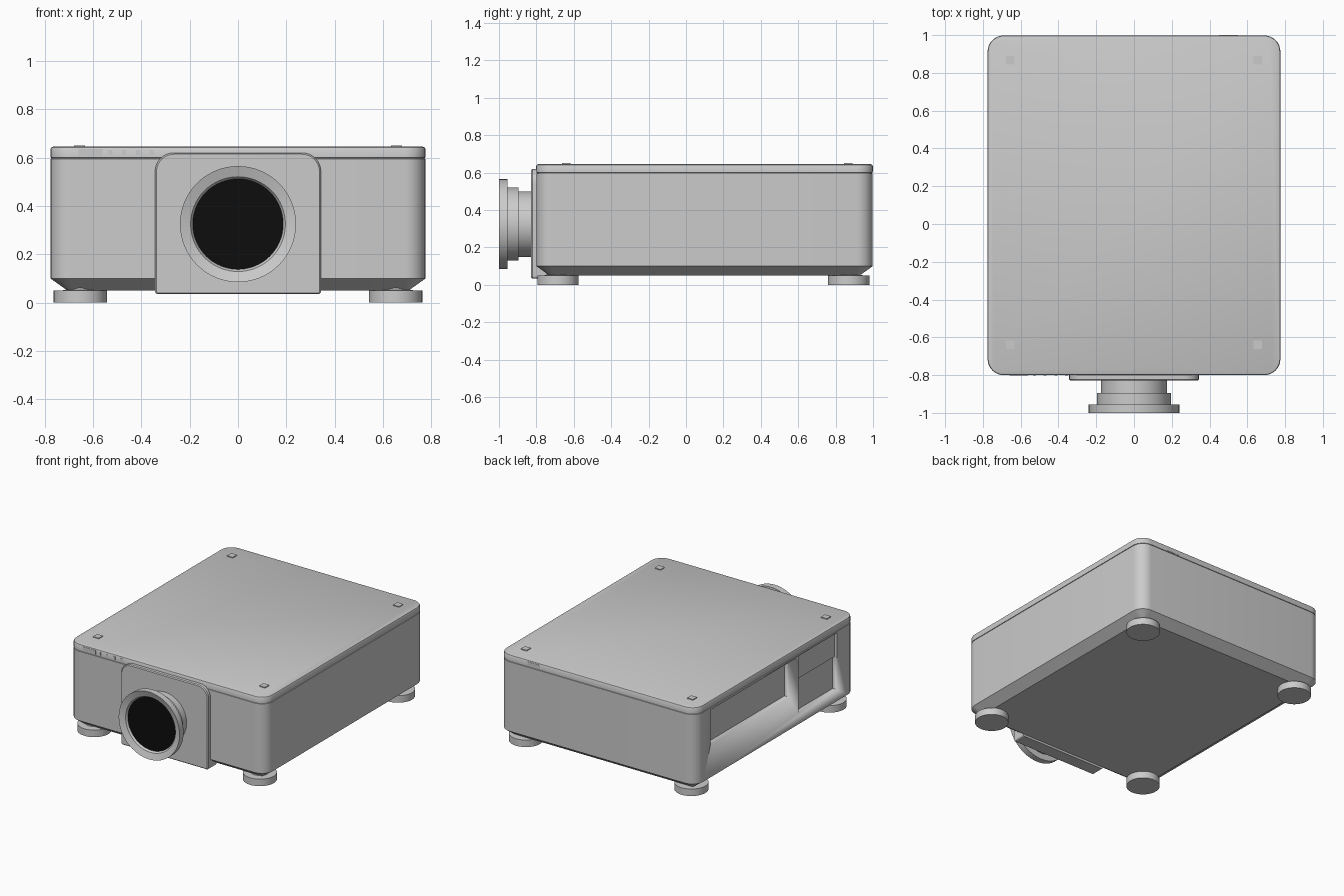
import bpy, bmesh, math
from mathutils import Matrix

if "Cube" in bpy.data.objects:
    bpy.data.objects.remove(bpy.data.objects["Cube"])


def finish(bm, name, color=None, angle=35):
    bmesh.ops.recalc_face_normals(bm, faces=bm.faces)
    me = bpy.data.meshes.new(name)
    bm.to_mesh(me)
    bm.free()
    ob = bpy.data.objects.new(name, me)
    bpy.context.collection.objects.link(ob)
    if color:
        mat = bpy.data.materials.new(name)
        mat.diffuse_color = color
        mat.use_nodes = True
        mat.node_tree.nodes["Principled BSDF"].inputs["Base Color"].default_value = mat.diffuse_color
        me.materials.append(mat)
    bpy.ops.object.select_all(action='DESELECT')
    ob.select_set(True)
    bpy.context.view_layer.objects.active = ob
    bpy.ops.object.shade_smooth_by_angle(angle=math.radians(angle))
    return ob


def rounded(x0, x1, y0, y1, radii, seg=8):
    """Rounded rectangle, radii ordered from top right, anticlockwise."""
    pts = []
    for i, (cx, cy, sx, sy) in enumerate([(x1, y1, -1, -1), (x0, y1, 1, -1),
                                          (x0, y0, 1, 1), (x1, y0, -1, 1)]):
        r = radii[i]
        for k in range(seg + 1):
            a = math.pi / 2 * (i + k / seg)
            pts.append((cx + sx * r + r * math.cos(a), cy + sy * r + r * math.sin(a)))
    return pts


def loft(loops):
    bm = bmesh.new()
    rings = [[bm.verts.new(p) for p in loop] for loop in loops]
    for a, b in zip(rings, rings[1:]):
        for i in range(len(a)):
            j = (i + 1) % len(a)
            bm.faces.new((a[i], a[j], b[j], b[i]))
    bm.faces.new(rings[0])
    bm.faces.new(rings[-1])
    return bm


def box(name, x0, x1, y0, y1, z0, z1):
    bm = bmesh.new()
    m = Matrix.Translation(((x0 + x1) / 2, (y0 + y1) / 2, (z0 + z1) / 2))
    bmesh.ops.create_cube(bm, size=1, matrix=m @ Matrix.Diagonal((x1 - x0, y1 - y0, z1 - z0, 1)))
    return finish(bm, name)


def lathe(name, profile, center, axis, color=None, seg=64):
    """Revolve (radius, height) points about z, or about y when axis is 'Y'."""
    loops = []
    for r, h in profile:
        ring = []
        for k in range(seg):
            a = math.tau * k / seg
            u, v = r * math.cos(a), r * math.sin(a)
            p = (u, h, v) if axis == 'Y' else (u, v, h)
            ring.append(tuple(c + q for c, q in zip(center, p)))
        loops.append(ring)
    return finish(loft(loops), name, color)


# Housing: chamfered underside, fine lid seam, softened top edge
layers = [(.07, .05), (0, .10), (0, .595), (.004, .596), (.004, .599),
          (0, .60), (0, .637), (.003, .642), (.01, .645)]
loops = []
for inset, z in layers:
    outline = rounded(-.775 + inset, .775 - inset, -.8 + inset, .998 - inset,
                      [.085 - inset] * 4)
    loops.append([(x, y, z) for x, y in outline])
housing = finish(loft(loops), "housing")

# Side recesses: long filter bay, and a two level connector bay
for name, y0, y1, z0, z1, d in [("filter_bay", -.05, .83, .335, .58, .035),
                                ("upper_bay", -.593, -.157, .41, .585, .02),
                                ("lower_bay", -.593, -.157, .18, .411, .035)]:
    cutter = box(name + "_cutter", -.85, -.775 + d, y0, y1, z0, z1)
    cutter.hide_render = True
    cutter.hide_viewport = True
    mod = housing.modifiers.new(name, 'BOOLEAN')
    mod.object = cutter
    mod.operation = 'DIFFERENCE'
    mod.solver = 'EXACT'

# Front lens plate, reaching back to fill the chamfer below
loops = []
for inset, y in [(.006, -.828), (0, -.822), (0, -.73)]:
    loops.append([(x, y, z) for x, z in rounded(
        -.343 + inset, .343 - inset, .035 + inset, .62 - inset,
        [.078 - inset, .078 - inset, .012 - inset, .012 - inset])])
finish(loft(loops), "lens_plate")

# Stepped lens barrel with a shallow front recess, and dark glass
lathe("lens_barrel", [(.175, -.81), (.175, -.895), (.195, -.895), (.195, -.955), (.24, -.955),
                      (.24, -1), (.196, -.985), (.187, -.97)], (0, 0, .325), 'Y')
lathe("lens_glass", [(.187, -.965), (.187, -.972)], (0, 0, .325), 'Y', (.004, .004, .004, 1))

# Feet and top locating pads
for sx, side in ((-1, "left"), (1, "right")):
    for y, end in ((-.685, "front"), (.87, "back")):
        lathe(f"{end}_{side}_foot", [(.11, 0), (.11, .05), (.06, .052), (.06, .07)],
              (sx * .652, y, 0), 'Z', seg=48)
    for y, end in ((-.64, "front"), (.867, "back")):
        box(f"{end}_{side}_pad", sx * .655 - .023, sx * .655 + .023, y - .023, y + .023, .64, .651)

# Small status strip and indicators at the front, receiver window at the back
box("status_strip", -.66, -.56, -.802, -.79, .605, .635)
for i in range(4):
    box(f"indicator_{i + 1}", -.535 + i * .057, -.52 + i * .057, -.802, -.79, .61, .632)
box("rear_receiver", .45, .55, .985, 1, .605, .635)
